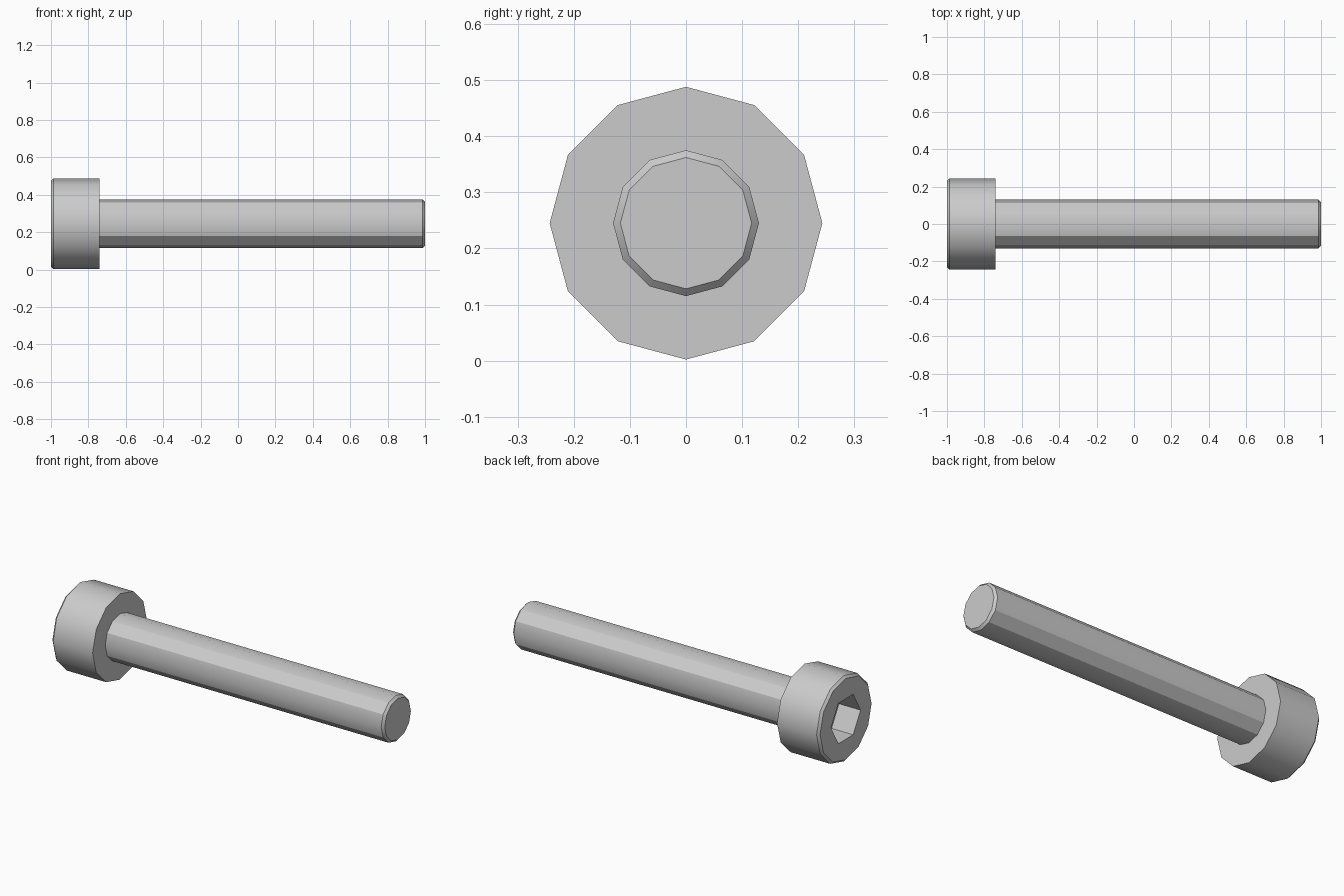
import bpy
import bmesh
from math import sin, cos, pi, radians

if "Cube" in bpy.data.objects:
    bpy.data.objects.remove(bpy.data.objects["Cube"], do_unlink=True)

AXIS_Z = 0.245
HEAD_R, SHAFT_R, SOCKET_R = 0.243, 0.13, 0.132
HEAD_X, UNDER_X, TIP_X = -1.0, -0.74, 1.0
SOCKET_DEPTH = 0.135
CHAMFER = 0.013

steel = bpy.data.materials.new("steel grey")
steel.use_nodes = True
colour = (0.6, 0.6, 0.6, 1)
steel.diffuse_color = colour
steel.node_tree.nodes["Principled BSDF"].inputs["Base Color"].default_value = colour


def loft(name, rings, cap_start=False, cap_end=False):
    """Join rings of (x, radius, sides) along the x axis; sides may double."""
    bm = bmesh.new()
    loops = []
    for x, r, n in rings:
        angles = [2 * pi * k / n for k in range(n)]
        loops.append([bm.verts.new((x, r * cos(a), AXIS_Z + r * sin(a))) for a in angles])
    for a, b in zip(loops, loops[1:]):
        step = len(b) // len(a)
        for k in range(len(a)):
            far = [b[(k * step + j) % len(b)] for j in range(step, -1, -1)]
            bm.faces.new([a[k], a[(k + 1) % len(a)]] + far)
    if cap_start:
        bm.faces.new(loops[0][::-1])
    if cap_end:
        bm.faces.new(loops[-1])
    mesh = bpy.data.meshes.new(name)
    bm.to_mesh(mesh)
    bm.free()
    mesh.materials.append(steel)
    obj = bpy.data.objects.new(name, mesh)
    bpy.context.collection.objects.link(obj)
    bpy.ops.object.select_all(action="DESELECT")
    obj.select_set(True)
    bpy.context.view_layer.objects.active = obj
    bpy.ops.object.shade_smooth_by_angle(angle=radians(30))
    return obj


# Cylindrical head: socket floor, hex mouth, chamfered rim, underside
loft("bolt_head", [
    (HEAD_X + SOCKET_DEPTH, SOCKET_R, 6),
    (HEAD_X, SOCKET_R, 6),
    (HEAD_X, HEAD_R - CHAMFER, 12),
    (HEAD_X + CHAMFER, HEAD_R, 12),
    (UNDER_X, HEAD_R, 12),
    (UNDER_X, SHAFT_R, 12),
], cap_start=True)

# Plain shaft with a chamfered tip
loft("bolt_shaft", [
    (UNDER_X, SHAFT_R, 12),
    (TIP_X - CHAMFER, SHAFT_R, 12),
    (TIP_X, SHAFT_R - CHAMFER, 12),
], cap_end=True)
